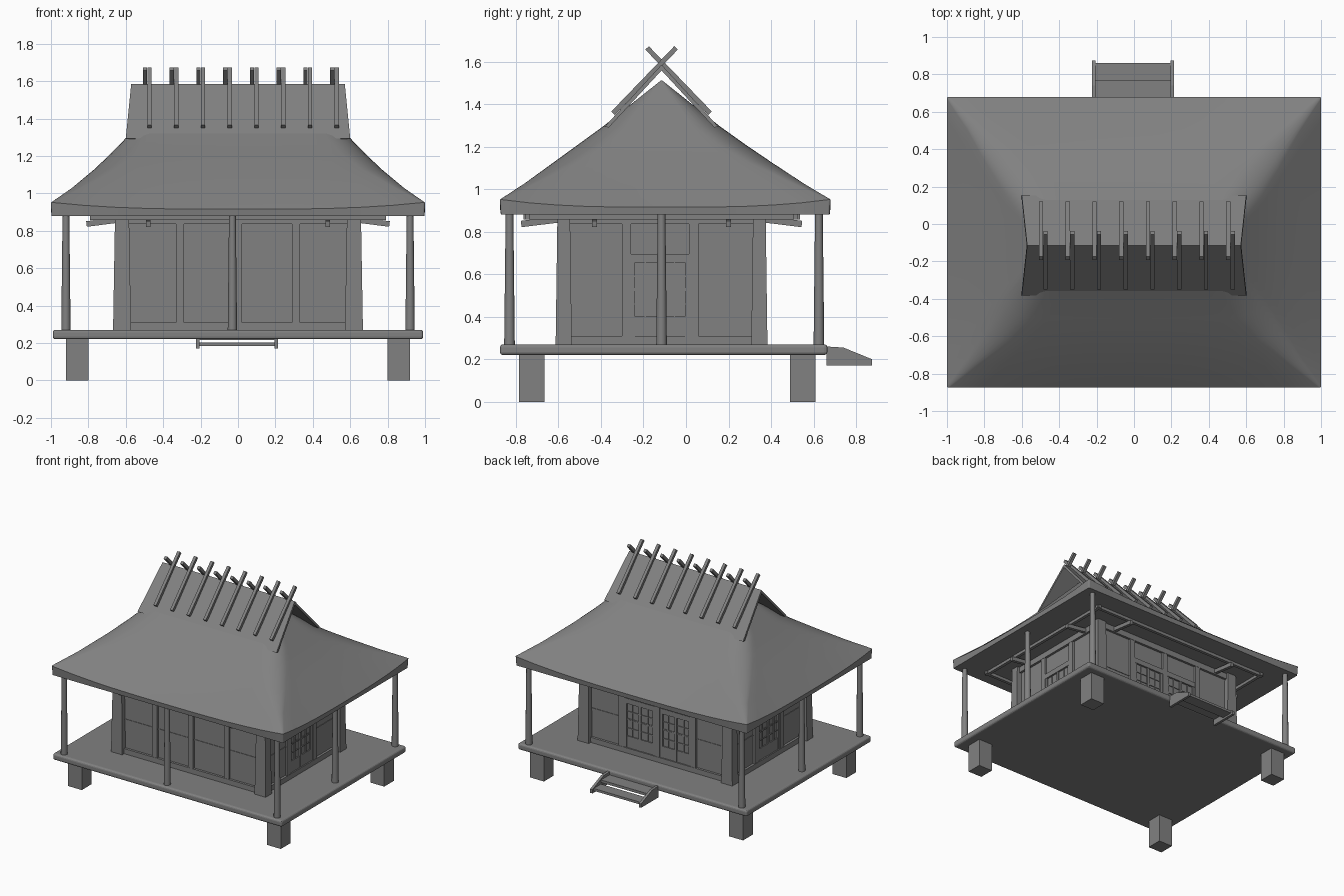
import bpy
import bmesh
import math
from mathutils import Matrix, Vector

cube = bpy.data.objects.get("Cube")
if cube:
    bpy.data.objects.remove(cube, do_unlink=True)

grey = bpy.data.materials.new("plain grey")
grey.use_nodes = True
colour = (0.22, 0.22, 0.22, 1)
grey.diffuse_color = colour
grey.node_tree.nodes["Principled BSDF"].inputs["Base Color"].default_value = colour

CY = -0.115      # centre line of the house in y
FLOOR = 0.27
EAVE = 0.88


def finish(name, bm, smooth=False, bevel=0):
    bmesh.ops.recalc_face_normals(bm, faces=bm.faces)
    mesh = bpy.data.meshes.new(name)
    bm.to_mesh(mesh)
    bm.free()
    mesh.materials.append(grey)
    obj = bpy.data.objects.new(name, mesh)
    bpy.context.collection.objects.link(obj)
    if bevel:
        mod = obj.modifiers.new("rounded edge", 'BEVEL')
        mod.width, mod.segments = bevel, 3
    if smooth:
        bpy.ops.object.select_all(action='DESELECT')
        obj.select_set(True)
        bpy.context.view_layer.objects.active = obj
        bpy.ops.object.shade_smooth_by_angle(angle=math.radians(35))
    return obj


def add_box(bm, x0, x1, y0, y1, z0, z1, taper=1):
    verts = bmesh.ops.create_cube(bm, size=1)["verts"]
    for v in verts:
        k = taper if v.co.z > 0 else 1
        v.co = Vector(((x0 + x1) / 2 + v.co.x * k * (x1 - x0),
                       (y0 + y1) / 2 + v.co.y * k * (y1 - y0),
                       (z0 + z1) / 2 + v.co.z * (z1 - z0)))


def add_beam(bm, a, b, width, depth):
    a, b = Vector(a), Vector(b)
    turn = (b - a).to_track_quat('Z', 'X').to_matrix().to_4x4()
    size = Matrix.Diagonal((depth, width, (b - a).length, 1))
    bmesh.ops.create_cube(bm, size=1, matrix=Matrix.Translation((a + b) / 2) @ turn @ size)


# Platform on four feet
bm = bmesh.new()
add_box(bm, -0.99, 0.99, -0.875, 0.665, 0.22, FLOOR)
finish("platform", bm, bevel=0.015)
bm = bmesh.new()
for x in (-0.86, 0.86):
    for y in (-0.725, 0.55):
        add_box(bm, x - 0.06, x + 0.06, y - 0.06, y + 0.06, 0, 0.225)
finish("feet", bm)

# Veranda posts, with middle ones on the front and both sides
bm = bmesh.new()
for x, y in [(s * 0.92, y) for s in (-1, 1) for y in (-0.83, CY, 0.625)] + [(-0.03, -0.83)]:
    bmesh.ops.create_cone(bm, cap_ends=True, segments=12, radius1=0.025, radius2=0.018,
                          depth=0.63, matrix=Matrix.Translation((x, y, 0.58)))
finish("veranda_posts", bm, smooth=True)

# Back steps: two stringers and two treads
bm = bmesh.new()
outline = [(0.66, 0.17), (0.875, 0.17), (0.875, 0.2), (0.74, 0.255), (0.66, 0.26)]
for x in (-0.215, 0.205):
    face = bm.faces.new([bm.verts.new((x - 0.01, y, z)) for y, z in outline])
    ext = bmesh.ops.extrude_face_region(bm, geom=[face])["geom"]
    bmesh.ops.translate(bm, vec=(0.02, 0, 0),
                        verts=[g for g in ext if isinstance(g, bmesh.types.BMVert)])
finish("step_stringers", bm)
bm = bmesh.new()
add_box(bm, -0.21, 0.2, 0.665, 0.77, 0.215, 0.235)
add_box(bm, -0.21, 0.2, 0.77, 0.86, 0.185, 0.203)
finish("step_treads", bm)

# House body and corner columns
WX, WY = 0.62, 0.455
bm = bmesh.new()
add_box(bm, -WX, WX, CY - WY, CY + WY, FLOOR, EAVE)
finish("walls", bm)
bm = bmesh.new()
for sx in (-1, 1):
    for sy in (-1, 1):
        x, y = sx * WX, CY + sy * (WY + 0.005)
        add_box(bm, x - 0.048, x + 0.048, y - 0.038, y + 0.038, FLOOR, EAVE, 0.78)
finish("corner_columns", bm)


def on_wall(bm, wall, u0, u1, z0, z1, out):
    """Box standing proud of a wall; u runs along the wall."""
    axis, s = wall
    if axis == 'y':
        a, b = sorted((CY + s * (WY - 0.01), CY + s * (WY + out)))
        add_box(bm, u0, u1, a, b, z0, z1)
    else:
        a, b = sorted((s * (WX - 0.01), s * (WX + out)))
        add_box(bm, a, b, u0, u1, z0, z1)


front, back, left, right = ('y', -1), ('y', 1), ('x', 1), ('x', -1)

# Wall framing: sills, head beams, studs and thin mid rails
bm = bmesh.new()
for wall in (front, back, left, right):
    u0, u1 = (-0.6, 0.6) if wall[0] == 'y' else (CY - 0.44, CY + 0.44)
    on_wall(bm, wall, u0, u1, FLOOR, 0.31, 0.018)
    on_wall(bm, wall, u0, u1, 0.835, EAVE, 0.018)
    studs = (-0.31, 0, 0.31) if wall[0] == 'y' else (-0.28, 0.037)
    for u in studs:
        on_wall(bm, wall, u - 0.022, u + 0.022, 0.3, 0.85, 0.016)
    on_wall(bm, wall, u0, u1, 0.527, 0.535, 0.004)
finish("wall_framing", bm)


def add_door(bm, wall, u0, u1):
    """Door leaf with head rail, centre stile and fine lattice."""
    mid = (u0 + u1) / 2
    on_wall(bm, wall, u0, u1, 0.655, 0.695, 0.014)
    on_wall(bm, wall, u0, u1, 0.31, 0.4, 0.008)
    for u in (u0 + 0.01, mid, u1 - 0.01):
        on_wall(bm, wall, u - 0.01, u + 0.01, 0.31, 0.66, 0.011)
    for a, b in ((u0, mid), (mid, u1)):
        c = (a + b) / 2
        on_wall(bm, wall, c - 0.003, c + 0.003, 0.4, 0.66, 0.007)
        for z in (0.46, 0.525, 0.59):
            on_wall(bm, wall, a, b, z - 0.003, z + 0.003, 0.006)


bm = bmesh.new()
for wall in (left, right):
    add_door(bm, wall, -0.26, 0.015)
for u in (-0.288, 0.022):
    add_door(bm, back, u, u + 0.266)
finish("lattice_doors", bm)

# Eave rails carried on sloping outrigger beams
bm = bmesh.new()
for s in (-1, 1):
    add_box(bm, -0.79, 0.79, CY + s * 0.63 - 0.012, CY + s * 0.63 + 0.012, 0.857, 0.88)
    add_box(bm, s * 0.77 - 0.012, s * 0.77 + 0.012, CY - 0.65, CY + 0.65, 0.857, 0.88)
finish("eave_rails", bm)
bm = bmesh.new()
for s in (-1, 1):
    for x in (-0.48, 0.48):
        add_beam(bm, (x, CY + s * 0.4, 0.868), (x, CY + s * 0.66, 0.836), 0.025, 0.03)
    for y in (-0.43, 0.2):
        add_beam(bm, (s * 0.56, y, 0.868), (s * 0.81, y, 0.836), 0.025, 0.03)
finish("outrigger_beams", bm)


def ring_points(hx, hy, r, cy, z, lift):
    """Rounded rectangle with lifted corners, always the same point count."""
    arcs = []
    for k, (sx, sy) in enumerate([(1, 1), (-1, 1), (-1, -1), (1, -1)]):
        angles = [math.radians(90 * k + 15 * i) for i in range(7)]
        arcs.append([Vector((sx * (hx - r) + r * math.cos(t), sy * (hy - r) + r * math.sin(t)))
                     for t in angles])
    points = []
    for k, arc in enumerate(arcs):
        points += arc
        nxt = arcs[(k + 1) % 4][0]
        points += [arc[-1].lerp(nxt, i / 12) for i in range(1, 12)]
    return [(p.x, p.y + cy, z + lift * abs(p.x * p.y / (hx * hy)) ** 3) for p in points]


# Lower hipped thatch: half length, half width, corner radius, centre, height, corner lift
rings = [(0.997, 0.773, 0.01, -0.0975, 0.88, 0),
         (1.0, 0.7775, 0.01, -0.0975, 0.915, 0.037),
         (0.89, 0.655, 0.05, -0.103, 1.015, 0.015),
         (0.77, 0.51, 0.11, -0.11, 1.125, 0.004),
         (0.68, 0.39, 0.13, -0.114, 1.212, 0),
         (0.6, 0.275, 0.12, CY, 1.295, 0),
         (0.4, 0.004, 0.003, CY, 1.51, 0)]
bm = bmesh.new()
loops = [[bm.verts.new(p) for p in ring_points(*r)] for r in rings]
for low, high in zip(loops, loops[1:]):
    for i in range(len(low)):
        j = (i + 1) % len(low)
        bm.faces.new((low[i], low[j], high[j], high[i]))
bm.faces.new(loops[0])
bm.faces.new(loops[-1])
finish("hipped_roof", bm, smooth=True)

# Upper gable thatch: open-ended folded sheet whose ends lean inward
bm = bmesh.new()
section = [(-0.268, 1.293), (0, 1.585), (0.268, 1.293), (0.248, 1.29), (0, 1.558), (-0.248, 1.29)]
ends = []
for s in (-1, 1):
    ends.append([bm.verts.new((s * (0.6 - 0.1 * (z - 1.295)), CY + y, z)) for y, z in section])
for i in range(6):
    j = (i + 1) % 6
    bm.faces.new((ends[0][i], ends[0][j], ends[1][j], ends[1][i]))
for e in ends:
    bm.faces.new((e[0], e[1], e[4], e[5]))
    bm.faces.new((e[1], e[2], e[3], e[4]))
finish("gable_roof", bm)

# Crossed ridge poles
bm = bmesh.new()
for i in range(8):
    x = -0.473 + i * 0.143
    for s, dx in ((-1, 0), (1, -0.024)):
        add_beam(bm, (x + dx, CY + s * 0.228, 1.357), (x + dx, CY - s * 0.068, 1.664), 0.023, 0.023)
finish("crossed_ridge_poles", bm)
